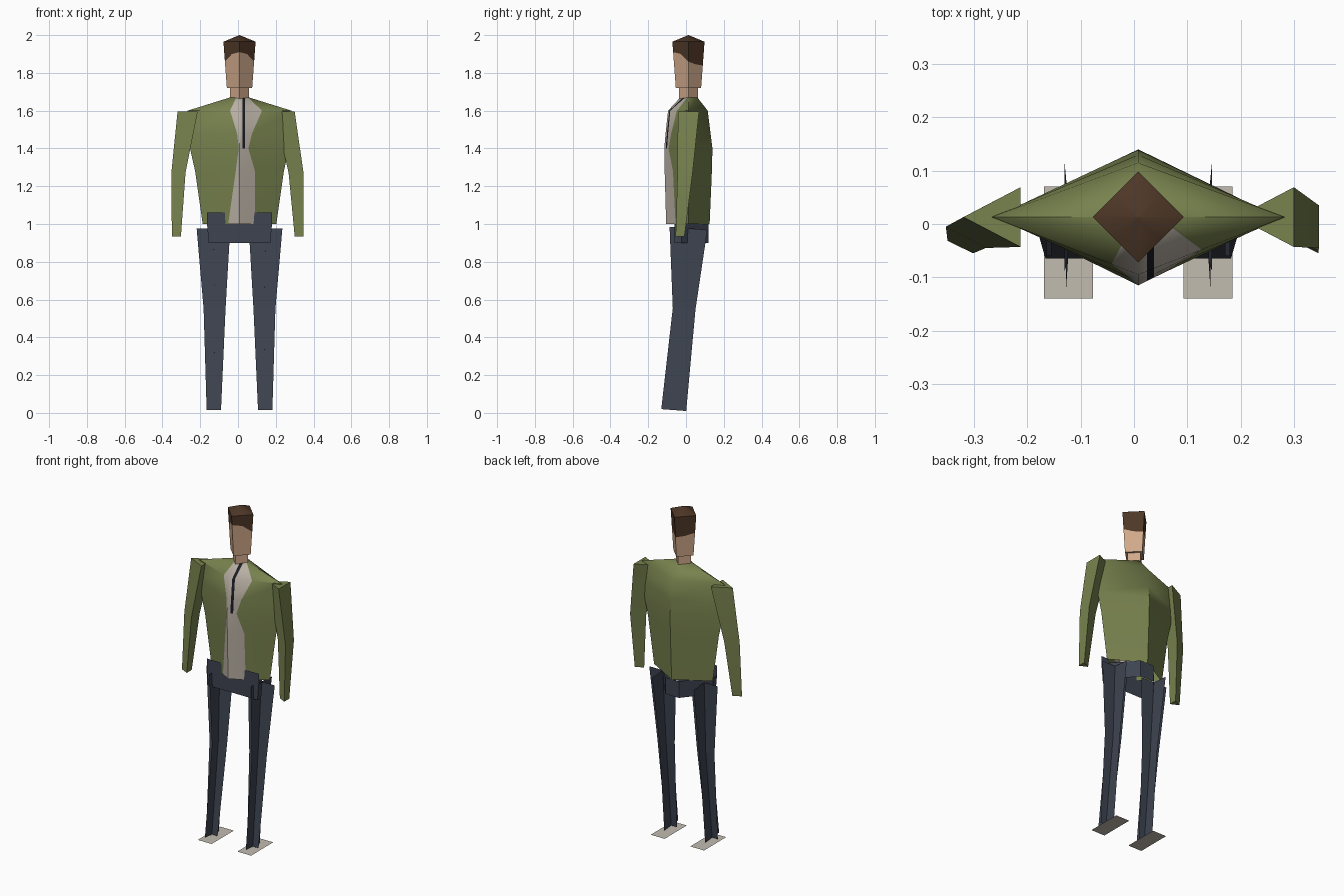
import bpy
import math

cube = bpy.data.objects.get("Cube")
if cube:
    bpy.data.objects.remove(cube, do_unlink=True)

CX, CY = 0.008, 0.013   # body axis


def material(name, r, g, b):
    lin = [((c / 255 + 0.055) / 1.055) ** 2.4 for c in (r, g, b)] + [1.0]
    m = bpy.data.materials.new(name)
    m.use_nodes = True
    m.diffuse_color = lin
    m.node_tree.nodes["Principled BSDF"].inputs["Base Color"].default_value = lin
    return m


GREEN = material("jacket green", 120, 130, 78)
SHIRT = material("shirt beige", 184, 175, 163)
TIE = material("tie black", 24, 27, 34)
SKIN = material("skin", 208, 168, 138)
HAIR = material("hair brown", 78, 55, 39)
NAVY = material("trouser navy", 62, 68, 81)
SOLE = material("shoe beige", 194, 188, 176)


def make(name, verts, faces, mats, indices=None, smooth=True):
    me = bpy.data.meshes.new(name)
    me.from_pydata(verts, [], faces)
    for m in mats:
        me.materials.append(m)
    if indices:
        for p, i in zip(me.polygons, indices):
            p.material_index = i
    ob = bpy.data.objects.new(name, me)
    bpy.context.collection.objects.link(ob)
    if smooth:
        bpy.ops.object.select_all(action='DESELECT')
        ob.select_set(True)
        bpy.context.view_layer.objects.active = ob
        bpy.ops.object.shade_smooth_by_angle(angle=math.radians(45))
    return ob


def loft(name, rings, mats, rule=lambda lv, col: 0, bottom=True, top=True, smooth=True):
    """Skin equal-length rings, listed from low to high, anticlockwise from above."""
    n = len(rings[0])
    verts = [p for r in rings for p in r]
    faces, idx = [], []
    for lv in range(len(rings) - 1):
        for c in range(n):
            d = (c + 1) % n
            faces.append((lv * n + c, lv * n + d, lv * n + n + d, lv * n + n + c))
            idx.append(rule(lv, c))
    if bottom:
        faces.append(tuple(reversed(range(n))))
        idx.append(rule(0, 0))
    if top:
        faces.append(tuple(range(len(verts) - n, len(verts))))
        idx.append(rule(len(rings) - 2, 0))
    return make(name, verts, faces, mats, idx, smooth)


# Jacket: diamond section, with the shirt opening and tie as columns of faces
def jacket_ring(z, hx, front, back, shirt_l, shirt_r):
    def on_front(x):
        return (x, front + (CY - front) * abs(x - CX) / hx, z)
    xs = [CX - hx, shirt_l, CX, 0.024, 0.038, shirt_r, CX + hx]
    return [on_front(x) for x in xs] + [(CX, back, z)]


jacket_levels = [
    (1.00, 0.195, -0.105, 0.125, -0.052, 0.09),
    (1.28, 0.235, -0.113, 0.137, -0.012, 0.09),
    (1.40, 0.262, -0.115, 0.14, 0.004, 0.055),
    (1.48, 0.270, -0.108, 0.13, -0.005, 0.075),
    (1.60, 0.275, -0.095, 0.115, -0.042, 0.127),
    (1.67, 0.050, -0.03, 0.06, -0.01, 0.052),
]


def jacket_rule(lv, col):
    if col == 3 and lv >= 2:
        return 2
    return 1 if 1 <= col <= 4 else 0


loft("jacket", [jacket_ring(*lv) for lv in jacket_levels], [GREEN, SHIRT, TIE],
     jacket_rule, bottom=False)


# Head and neck: diamond sections, the hairline follows a ring of its own
def diamond(radius, height):
    ring = []
    for k in range(8):
        a = math.pi + k * math.pi / 4
        s = abs(math.cos(a)) + abs(math.sin(a))
        z = height(k)
        r = radius(z) / s
        ring.append((CX + r * math.cos(a), CY + r * math.sin(a), z))
    return ring


def head_radius(z):
    return 0.067 + (z - 1.72) * 0.074


hairline = [1.86, 1.90, 1.91, 1.90, 1.86, 1.845, 1.84, 1.845]
loft("head", [
    diamond(head_radius, lambda k: 1.72),
    diamond(head_radius, lambda k: hairline[k]),
    diamond(head_radius, lambda k: 1.965),
    diamond(lambda z: 0.001, lambda k: 2.0),
], [SKIN, HAIR], lambda lv, col: min(lv, 1))
loft("neck", [diamond(lambda z: 0.05, lambda k, z=z: z) for z in (1.66, 1.73)], [SKIN])


# Arms: three-sided sleeves, both with the ridge towards -x
def sleeve_ring(tip, flat, y0, y1, z):
    return [(tip, (y0 + y1) / 2, z), (flat, y0, z), (flat, y1, z)]


loft("right_arm", [
    sleeve_ring(-0.35, -0.302, -0.055, -0.008, 0.935),
    sleeve_ring(-0.353, -0.278, -0.045, 0.035, 1.27),
    sleeve_ring(-0.32, -0.213, -0.043, 0.069, 1.595),
], [GREEN])
loft("left_arm", [
    sleeve_ring(0.30, 0.346, -0.055, -0.008, 0.935),
    sleeve_ring(0.268, 0.347, -0.045, 0.035, 1.27),
    sleeve_ring(0.193, 0.30, -0.043, 0.069, 1.595),
], [GREEN])


# Hips: flat front, narrowing towards the back
def hip_ring(w, z):
    half = [(w, -0.06), (w, -0.025), (0.045, 0.12)]
    right = [(CX + x, y, z) for x, y in half]
    left = [(CX - x, y, z) for x, y in reversed(half)]
    return right + left


loft("hips", [hip_ring(0.163, 0.90), hip_ring(0.172, 1.0)], [NAVY],
     bottom=False, top=False, smooth=False)
make("hip_front", [(CX - 0.172, -0.06, 1.0), (CX + 0.172, -0.06, 1.0),
                   (CX + 0.172, -0.06, 1.06), (CX - 0.172, -0.06, 1.06)],
     [(0, 1, 2, 3)], [NAVY], smooth=False)

# Legs: two crossed sheets each, standing on flat shoe plates
leg_levels = [  # offset from axis, half width, y centre, half depth, z, tilt
    (0.136, 0.038, -0.065, 0.066, 0.015, 0.005),
    (0.132, 0.058, -0.010, 0.06, 0.55, 0.004),
    (0.138, 0.089, 0.013, 0.10, 0.977, 0.008),
]
for side, label in ((1, "left"), (-1, "right")):
    verts = []
    for off, hw, y, hd, z, tilt in leg_levels:
        x = CX + side * off
        verts += [(x - hw, y, z), (x + hw, y, z),
                  (x, y - hd, z + tilt), (x, y + hd, z - tilt)]
    faces = [(b + s, b + s + 1, b + s + 5, b + s + 4) for b in (0, 4) for s in (0, 2)]
    make(label + "_leg", verts, faces, [NAVY], smooth=False)
    x = CX + side * 0.131
    make(label + "_shoe", [(x - 0.046, -0.14, 0), (x + 0.046, -0.14, 0),
                           (x + 0.046, 0.07, 0), (x - 0.046, 0.07, 0)],
         [(0, 1, 2, 3)], [SOLE], smooth=False)
